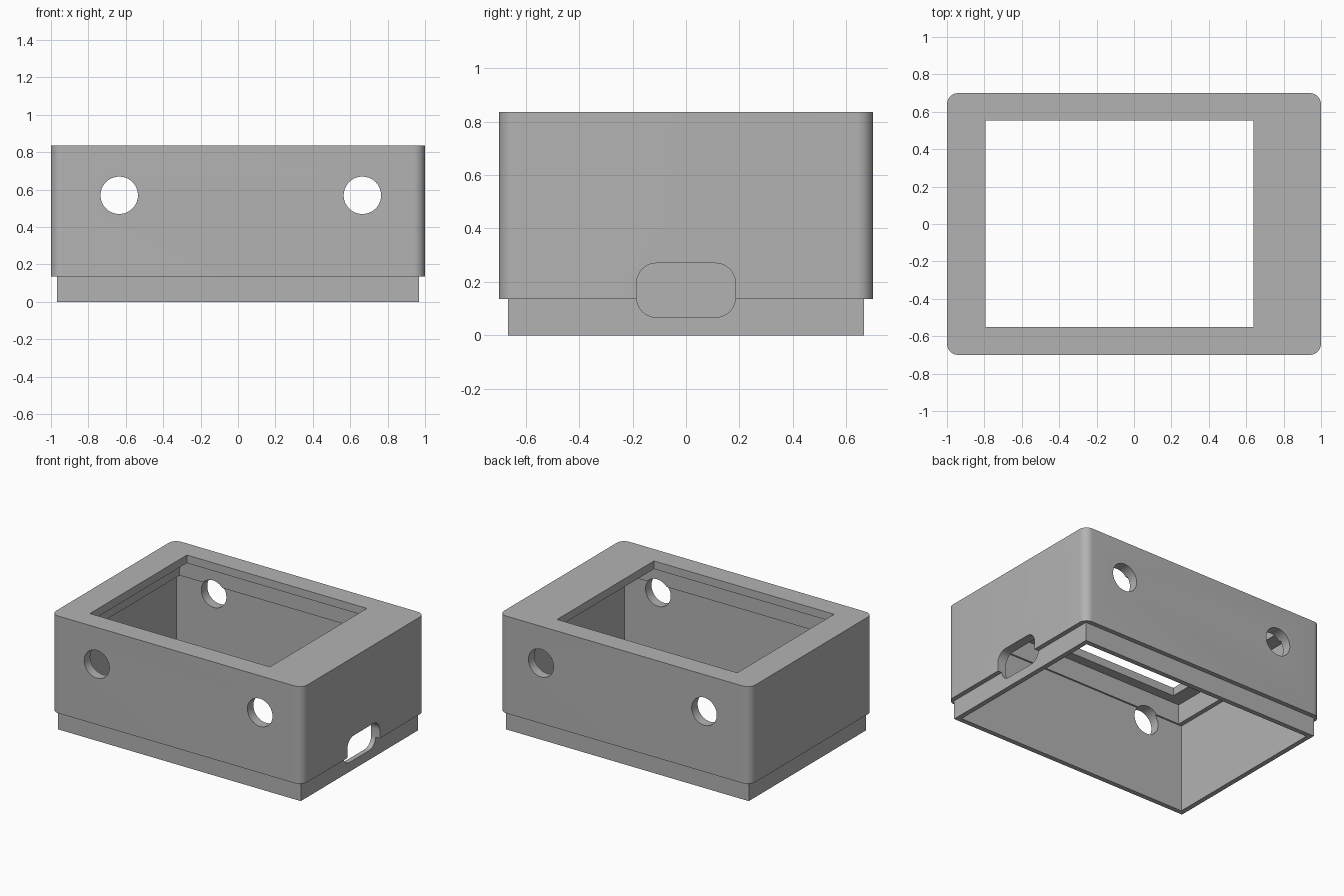
import bpy
import bmesh
import math
from mathutils import Matrix

if "Cube" in bpy.data.objects:
    bpy.data.objects.remove(bpy.data.objects["Cube"], do_unlink=True)

grey = bpy.data.materials.new("grey_plastic")
grey.use_nodes = True
grey.diffuse_color = (0.45, 0.45, 0.45, 1)
grey.node_tree.nodes["Principled BSDF"].inputs["Base Color"].default_value = grey.diffuse_color


def rounded_rect(x0, x1, y0, y1, radius=0, steps=10):
    """Outline of a rectangle, counter-clockwise, with optional round corners."""
    if radius == 0:
        return [(x0, y0), (x1, y0), (x1, y1), (x0, y1)]
    centres = [(x1 - radius, y1 - radius), (x0 + radius, y1 - radius),
               (x0 + radius, y0 + radius), (x1 - radius, y0 + radius)]
    points = []
    for quarter, (cx, cy) in enumerate(centres):
        for i in range(steps + 1):
            a = (quarter + i / steps) * math.pi / 2
            points.append((cx + radius * math.cos(a), cy + radius * math.sin(a)))
    return points


def circle(cx, cy, radius, steps=64):
    angles = [i * math.tau / steps for i in range(steps)]
    return [(cx + radius * math.cos(a), cy + radius * math.sin(a)) for a in angles]


# Turn a profile drawn in x, y and extruded along z towards another axis
ALONG = {
    "z": Matrix.Identity(4),
    "y": Matrix(((1, 0, 0, 0), (0, 0, 1, 0), (0, 1, 0, 0), (0, 0, 0, 1))),
    "x": Matrix(((0, 0, 1, 0), (1, 0, 0, 0), (0, 1, 0, 0), (0, 0, 0, 1))),
}


def prism(name, outline, low, high, axis="z"):
    bm = bmesh.new()
    base = bm.faces.new([bm.verts.new((u, v, low)) for u, v in outline])
    extruded = bmesh.ops.extrude_face_region(bm, geom=[base])["geom"]
    top = [g for g in extruded if isinstance(g, bmesh.types.BMVert)]
    bmesh.ops.translate(bm, verts=top, vec=(0, 0, high - low))
    bm.transform(ALONG[axis])
    bmesh.ops.recalc_face_normals(bm, faces=bm.faces)
    mesh = bpy.data.meshes.new(name)
    bm.to_mesh(mesh)
    bm.free()
    mesh.materials.append(grey)
    obj = bpy.data.objects.new(name, mesh)
    bpy.context.collection.objects.link(obj)
    return obj


def combine(target, tool, operation):
    """Apply a boolean and discard the tool."""
    bpy.context.view_layer.objects.active = target
    mod = target.modifiers.new(operation, "BOOLEAN")
    mod.operation = operation
    mod.solver = "EXACT"
    mod.object = tool
    bpy.ops.object.modifier_apply(modifier=mod.name)
    bpy.data.objects.remove(tool, do_unlink=True)


# Outer shell with round upright corners, and the narrower lip below it
case = prism("enclosure_cover", rounded_rect(-1, 1, -0.7, 0.7, 0.06), 0.135, 0.835)
lip = prism("lip", rounded_rect(-0.967, 0.967, -0.667, 0.667), 0, 0.3)
combine(case, lip, "UNION")

# Hollow: main cavity, slightly smaller screen recess, top window
hollows = [
    ("cavity", rounded_rect(-0.932, 0.932, -0.632, 0.632), -0.1, 0.635),
    ("screen_recess", rounded_rect(-0.9, 0.9, -0.62, 0.62), 0.5, 0.777),
    ("window", rounded_rect(-0.795, 0.64, -0.55, 0.553), 0.7, 1),
]
for name, outline, low, high in hollows:
    combine(case, prism(name, outline, low, high), "DIFFERENCE")

# Round holes through front and back walls, counterbored from inside
for x in (-0.635, 0.665):
    combine(case, prism("hole", circle(x, 0.57, 0.1), -1, 1, "y"), "DIFFERENCE")
    combine(case, prism("counterbore", circle(x, 0.57, 0.137), -0.665, 0.665, "y"), "DIFFERENCE")

# Cable slot through the left wall
slot = prism("cable_slot", rounded_rect(-0.185, 0.185, 0.067, 0.27, 0.075), 0.85, 1.2, "x")
combine(case, slot, "DIFFERENCE")

# Smooth the round surfaces, keep the edges sharp
bpy.ops.object.select_all(action="DESELECT")
case.select_set(True)
bpy.context.view_layer.objects.active = case
bpy.ops.object.shade_smooth_by_angle(angle=math.radians(30))
